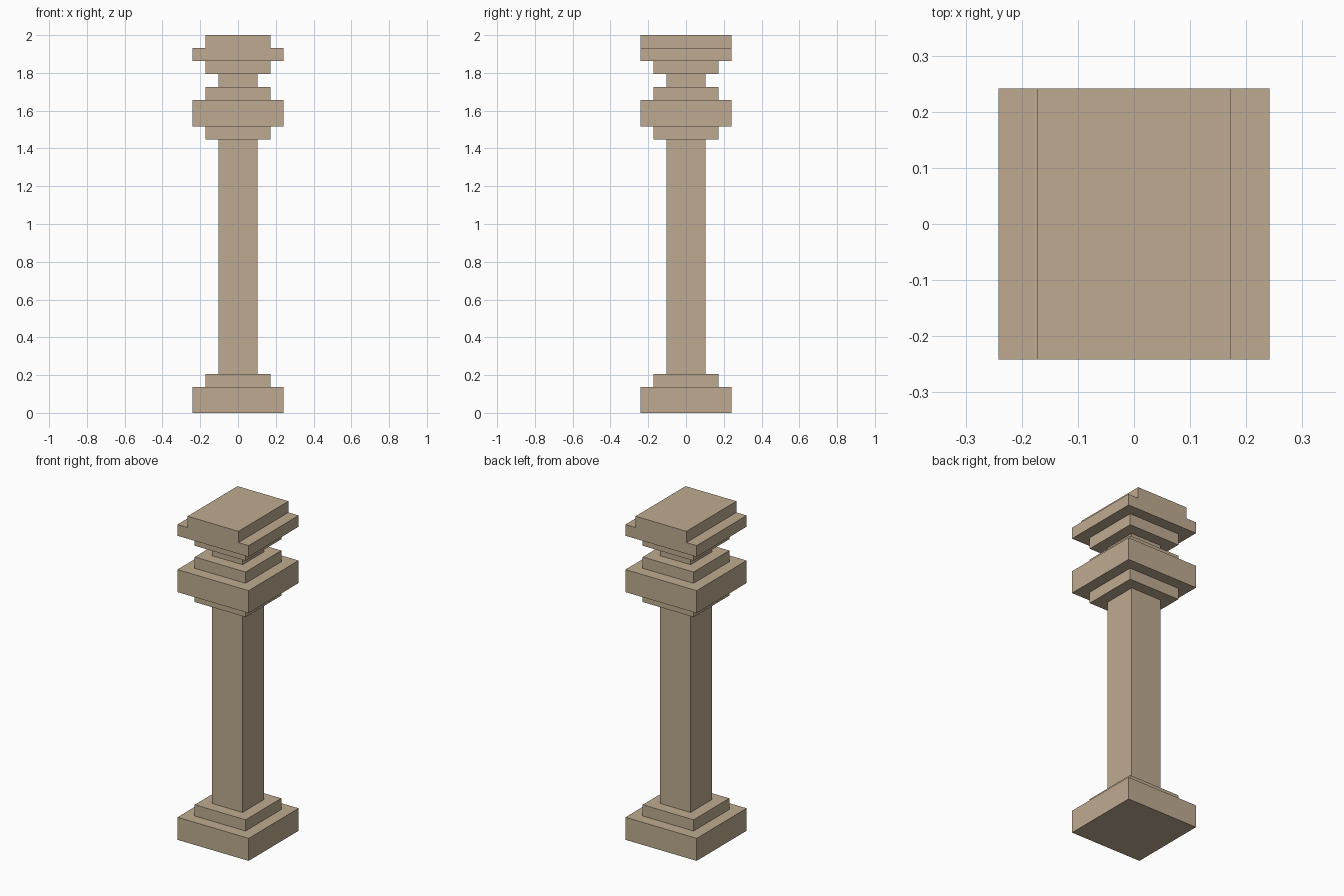
import bpy

cube = bpy.data.objects.get("Cube")
if cube:
    bpy.data.objects.remove(cube, do_unlink=True)

# Every size is a whole number of modules; the column is 29 modules tall
M = 2 / 29
NARROW, MEDIUM, WIDE = 3, 5, 7

stone = bpy.data.materials.new("sandstone")
stone.use_nodes = True
colour = (0.52, 0.41, 0.285, 1)
stone.diffuse_color = colour
stone.node_tree.nodes["Principled BSDF"].inputs["Base Color"].default_value = colour


def block(name, width, depth, height, bottom):
    """Square-edged stone block, sizes in modules."""
    bpy.ops.mesh.primitive_cube_add(size=1, location=(0, 0, (bottom + height / 2) * M))
    obj = bpy.context.object
    obj.name = name
    obj.scale = (width * M, depth * M, height * M)
    bpy.ops.object.transform_apply(location=False, rotation=False, scale=True)
    obj.data.materials.append(stone)


# Blocks stacked from the ground up: name, width, depth, height
stack = [
    ("base_plinth", WIDE, WIDE, 2),
    ("base_step", MEDIUM, MEDIUM, 1),
    ("shaft", NARROW, NARROW, 18),
    ("collar_lower_step", MEDIUM, MEDIUM, 1),
    ("collar", WIDE, WIDE, 2),
    ("collar_upper_step", MEDIUM, MEDIUM, 1),
    ("neck", NARROW, NARROW, 1),
    ("capital_step", MEDIUM, MEDIUM, 1),
    ("capital_slab", WIDE, WIDE, 1),
    ("top_ridge", MEDIUM, WIDE, 1),
]
z = 0
for name, width, depth, height in stack:
    block(name, width, depth, height, z)
    z += height
